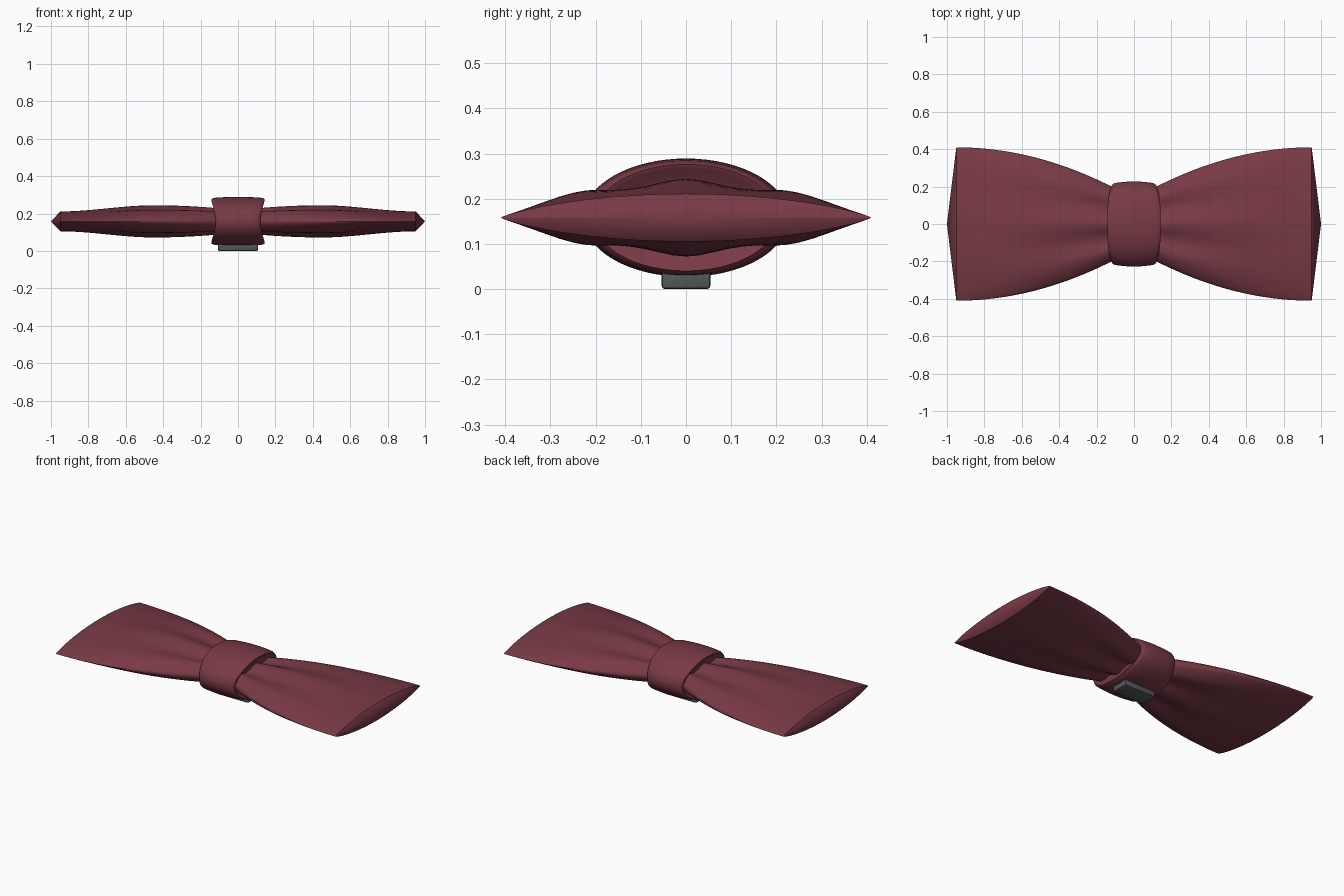
import bpy, bmesh, math

if "Cube" in bpy.data.objects:
    bpy.data.objects.remove(bpy.data.objects["Cube"])

MID = 0.158  # height of the bow's middle plane


def make_material(name, color):
    mat = bpy.data.materials.new(name)
    mat.use_nodes = True
    mat.diffuse_color = color
    mat.node_tree.nodes["Principled BSDF"].inputs["Base Color"].default_value = color
    return mat


fabric = make_material("burgundy fabric", (0.19, 0.042, 0.06, 1))
metal = make_material("dark grey metal", (0.085, 0.1, 0.1, 1))


def finish(name, bm, mat, angle):
    bmesh.ops.recalc_face_normals(bm, faces=bm.faces)
    mesh = bpy.data.meshes.new(name)
    bm.to_mesh(mesh)
    bm.free()
    obj = bpy.data.objects.new(name, mesh)
    bpy.context.collection.objects.link(obj)
    mesh.materials.append(mat)
    bpy.ops.object.select_all(action="DESELECT")
    obj.select_set(True)
    bpy.context.view_layer.objects.active = obj
    bpy.ops.object.shade_smooth_by_angle(angle=math.radians(angle))
    return obj


def loft(rings, cap_points):
    """Skin closed rings and close both ends with a fan to a point."""
    bm = bmesh.new()
    loops = [[bm.verts.new(p) for p in ring] for ring in rings]
    n = len(loops[0])
    for a, b in zip(loops, loops[1:]):
        for i in range(n):
            j = (i + 1) % n
            bm.faces.new((a[i], a[j], b[j], b[i]))
    for loop, point in zip((loops[0], loops[-1]), cap_points):
        tip = bm.verts.new(point)
        for i in range(n):
            bm.faces.new((loop[i], loop[(i + 1) % n], tip))
    return bm


# Wings: flared, pleated lens sections ending in a shallow point
def wing_ring(x, side, n=72):
    width = 0.41 - 0.2 * ((0.95 - x) / 0.81) ** 2
    out = max(0, (x - 0.45) / 0.5)
    inn = max(0, (0.45 - x) / 0.31)
    thick = 0.086 - 0.033 * out * out * (3 - 2 * out) - 0.013 * inn * inn
    fade = max(0, min(1, (x - 0.1) / 0.85))
    pleat = 0.24 * (1 - fade) ** 1.3
    power = 0.4 + 0.42 * fade
    ring = []
    for i in range(n):
        angle = math.tau * i / n
        u, s = math.cos(angle), math.sin(angle)
        fold = (1 + pleat * math.cos(math.tau * u / 0.75)) / (1 + pleat)
        z = math.copysign(thick * abs(s) ** (2 * power) * fold, s)
        ring.append((side * x, width * u, MID + z))
    return ring


for side, name in ((1, "left_wing"), (-1, "right_wing")):
    rings = [wing_ring(0.05 + 0.9 * k / 28, side) for k in range(29)]
    bm = loft(rings, [(side * 0.05, 0, MID), (side, 0, MID)])
    finish(name, bm, fabric, 35)


# Knot: oval band with rounded shoulders, pinched in at the front and back
def knot_ring(x, scale, n=64):
    ring = []
    for i in range(n):
        c = math.cos(math.tau * i / n)
        s = math.sin(math.tau * i / n)
        pinch = 1 - 0.16 * abs(c) ** 3
        ring.append((x * pinch, 0.227 * scale * c, MID + 0.131 * scale * s))
    return ring


half = [(0.125, 0.74), (0.14, 0.83), (0.143, 0.9), (0.135, 0.94),
        (0.12, 0.965), (0.08, 0.985), (0.04, 0.997)]
profile = [(-x, s) for x, s in half] + [(0, 1)] + half[::-1]
bm = loft([knot_ring(x, s) for x, s in profile], [(-0.1, 0, MID), (0.1, 0, MID)])
finish("center_knot", bm, fabric, 40)

# Clip: small bevelled bar under the knot
bm = bmesh.new()
bmesh.ops.create_cube(bm, size=1)
for v in bm.verts:
    v.co = (v.co.x * 0.214, v.co.y * 0.108, v.co.z * 0.04 + 0.02)
bmesh.ops.bevel(bm, geom=bm.edges[:], offset=0.007, segments=2,
                profile=0.5, affect="EDGES")
finish("back_clip", bm, metal, 40)
